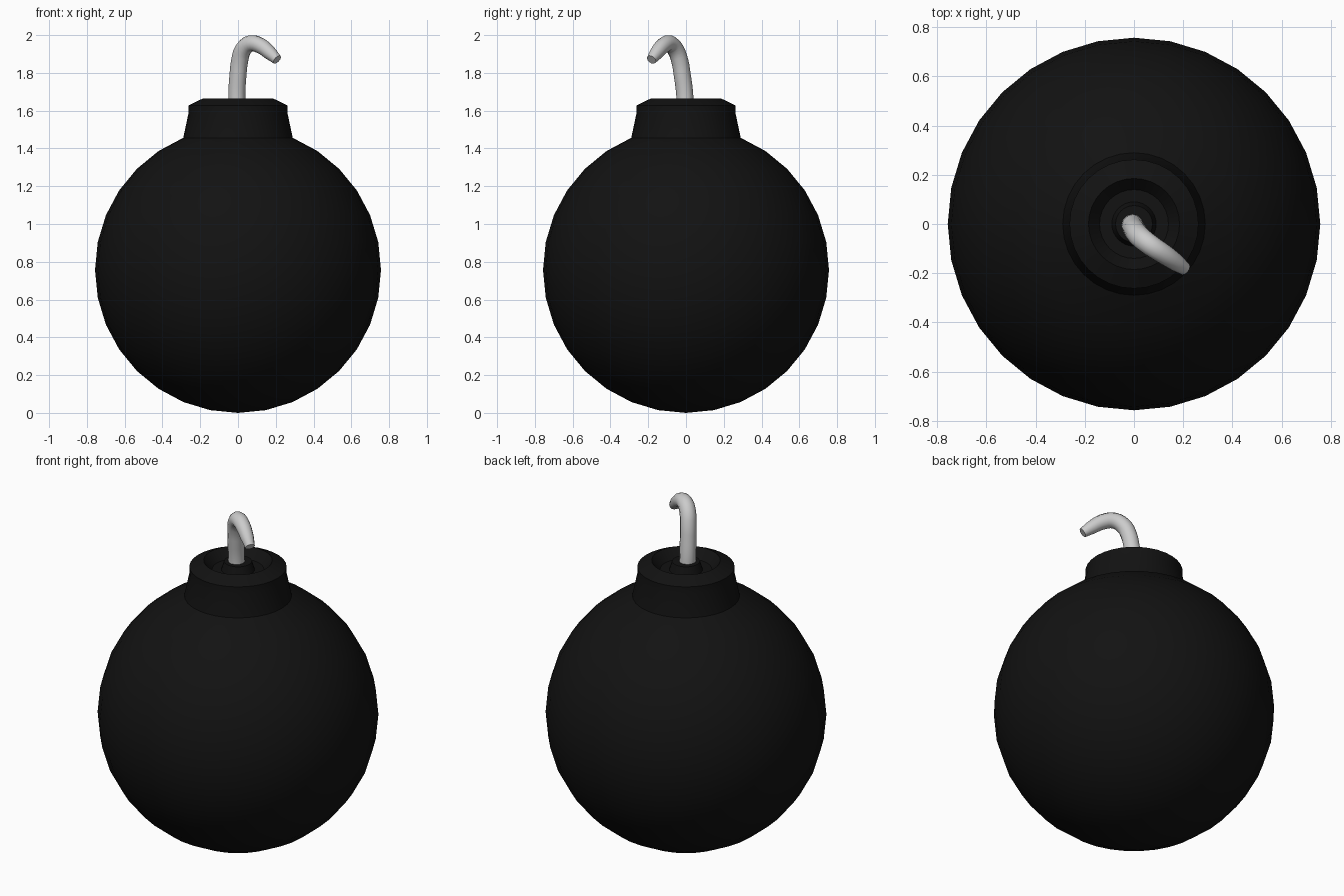
import bpy, bmesh, math
from mathutils import Matrix

if "Cube" in bpy.data.objects:
    bpy.data.objects.remove(bpy.data.objects["Cube"])

SEGS = 32
R = 0.757


def lathe(name, profile, mat=None, angle=25):
    # Revolve an (r, z) profile about z; r = 0 ends become poles
    bm = bmesh.new()
    rings = []
    for r, z in profile:
        n = 1 if r < 1e-5 else SEGS
        rings.append([bm.verts.new((r * math.cos(2 * math.pi * i / SEGS),
                                    r * math.sin(2 * math.pi * i / SEGS), z))
                      for i in range(n)])
    for a, b in zip(rings, rings[1:]):
        for i in range(SEGS):
            j = (i + 1) % SEGS
            quad = [a[i % len(a)], a[j % len(a)], b[j % len(b)], b[i % len(b)]]
            bm.faces.new(list(dict.fromkeys(quad)))
    bmesh.ops.recalc_face_normals(bm, faces=bm.faces)
    me = bpy.data.meshes.new(name)
    bm.to_mesh(me)
    bm.free()
    ob = bpy.data.objects.new(name, me)
    bpy.context.collection.objects.link(ob)
    if mat:
        me.materials.append(mat)
    bpy.ops.object.select_all(action='DESELECT')
    ob.select_set(True)
    bpy.context.view_layer.objects.active = ob
    bpy.ops.object.shade_smooth_by_angle(angle=math.radians(angle))
    return ob


black = bpy.data.materials.new("black_iron")
black.diffuse_color = (0.006, 0.006, 0.006, 1)
black.use_nodes = True
black.node_tree.nodes["Principled BSDF"].inputs["Base Color"].default_value = black.diffuse_color

# Round body running into the collar, grooved top and centre plug
body = [(R * math.sin(math.pi * k / 16), R - R * math.cos(math.pi * k / 16))
        for k in range(15)]
collar = [(0.262, 1.587), (0.262, 1.628), (0.185, 1.665),
          (0.14, 1.61), (0.09, 1.61), (0.075, 1.66), (0, 1.66)]
lathe("body_and_collar", body + collar, black)

# Curved fuse: x, y, z, thickness
path = [(-0.006, -0.004, 1.63, 1), (-0.006, -0.008, 1.70, 1),
        (0.000, -0.020, 1.79, 1), (0.008, -0.032, 1.86, 1),
        (0.028, -0.056, 1.925, 1), (0.068, -0.088, 1.956, 0.98),
        (0.120, -0.122, 1.943, 0.93), (0.168, -0.155, 1.906, 0.82),
        (0.207, -0.183, 1.870, 0.6)]
cu = bpy.data.curves.new("fuse", 'CURVE')
cu.dimensions = '3D'
cu.bevel_depth = 0.045
cu.bevel_resolution = 4
cu.use_fill_caps = True
sp = cu.splines.new('BEZIER')
sp.resolution_u = 3
sp.bezier_points.add(len(path) - 1)
for p, (x, y, z, s) in zip(sp.bezier_points, path):
    p.co = (x, y, z)
    p.radius = s
    p.handle_left_type = p.handle_right_type = 'AUTO'
fuse = bpy.data.objects.new("fuse", cu)
bpy.context.collection.objects.link(fuse)

# Make the fuse a smooth mesh with a sharp tip edge
bpy.ops.object.select_all(action='DESELECT')
fuse.select_set(True)
bpy.context.view_layer.objects.active = fuse
bpy.ops.object.convert(target='MESH')
bpy.ops.object.shade_smooth_by_angle(angle=math.radians(45))
